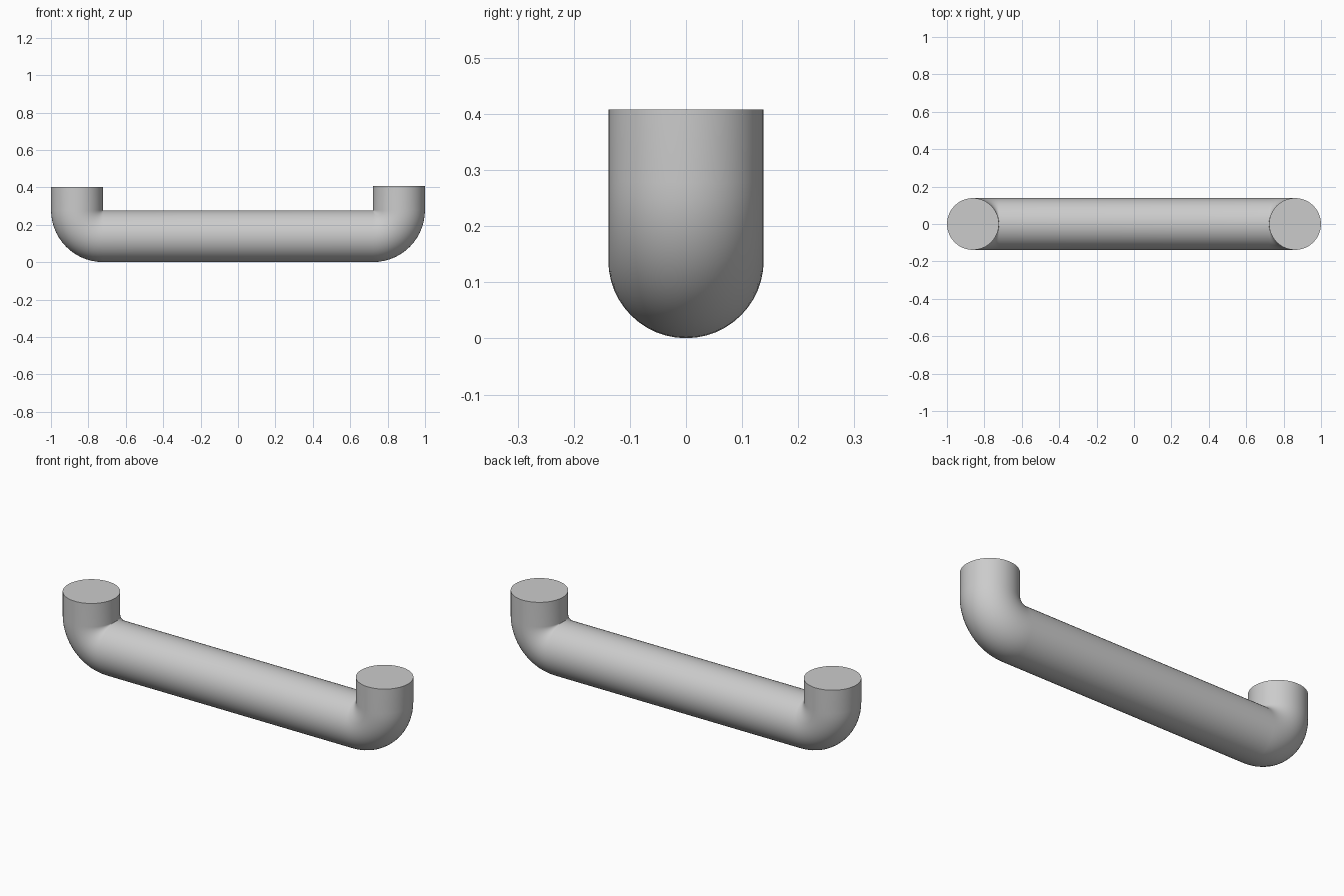
import bpy, bmesh
from math import sin, cos, pi, radians

if "Cube" in bpy.data.objects:
    bpy.data.objects.remove(bpy.data.objects["Cube"])

R = 0.1385      # tube radius
BEND = 0.139    # centreline bend radius, nearly equal so the inner corner pinches
SIDES = 48
STEPS = 14
CX, CZ = 0.722, 0.278   # bend centre

# Path stations: x, z and the angle of the outward direction
stations = [(-CX - BEND, 0.402, pi)]
for i in range(STEPS + 1):
    a = pi + (pi / 2) * i / STEPS
    stations.append((-CX + BEND * cos(a), CZ + BEND * sin(a), a))
for i in range(STEPS + 1):
    a = 1.5 * pi + (pi / 2) * i / STEPS
    stations.append((CX + BEND * cos(a), CZ + BEND * sin(a), a))
stations.append((CX + BEND, 0.408, 2 * pi))

# Sweep a circle along the path
bm = bmesh.new()
rings = []
for x, z, a in stations:
    ring = []
    for k in range(SIDES):
        t = 2 * pi * k / SIDES
        d = R * cos(t)
        ring.append(bm.verts.new((x + d * cos(a), R * sin(t), z + d * sin(a))))
    rings.append(ring)
for r0, r1 in zip(rings, rings[1:]):
    for k in range(SIDES):
        n = (k + 1) % SIDES
        bm.faces.new((r0[k], r0[n], r1[n], r1[k]))

# Flat mounting ends
bm.faces.new(rings[0])
bm.faces.new(rings[-1])
bmesh.ops.recalc_face_normals(bm, faces=bm.faces)

mesh = bpy.data.meshes.new("pull_handle")
bm.to_mesh(mesh)
bm.free()
handle = bpy.data.objects.new("pull_handle", mesh)
bpy.context.collection.objects.link(handle)
bpy.context.view_layer.objects.active = handle
handle.select_set(True)
bpy.ops.object.shade_smooth_by_angle(angle=radians(30))
